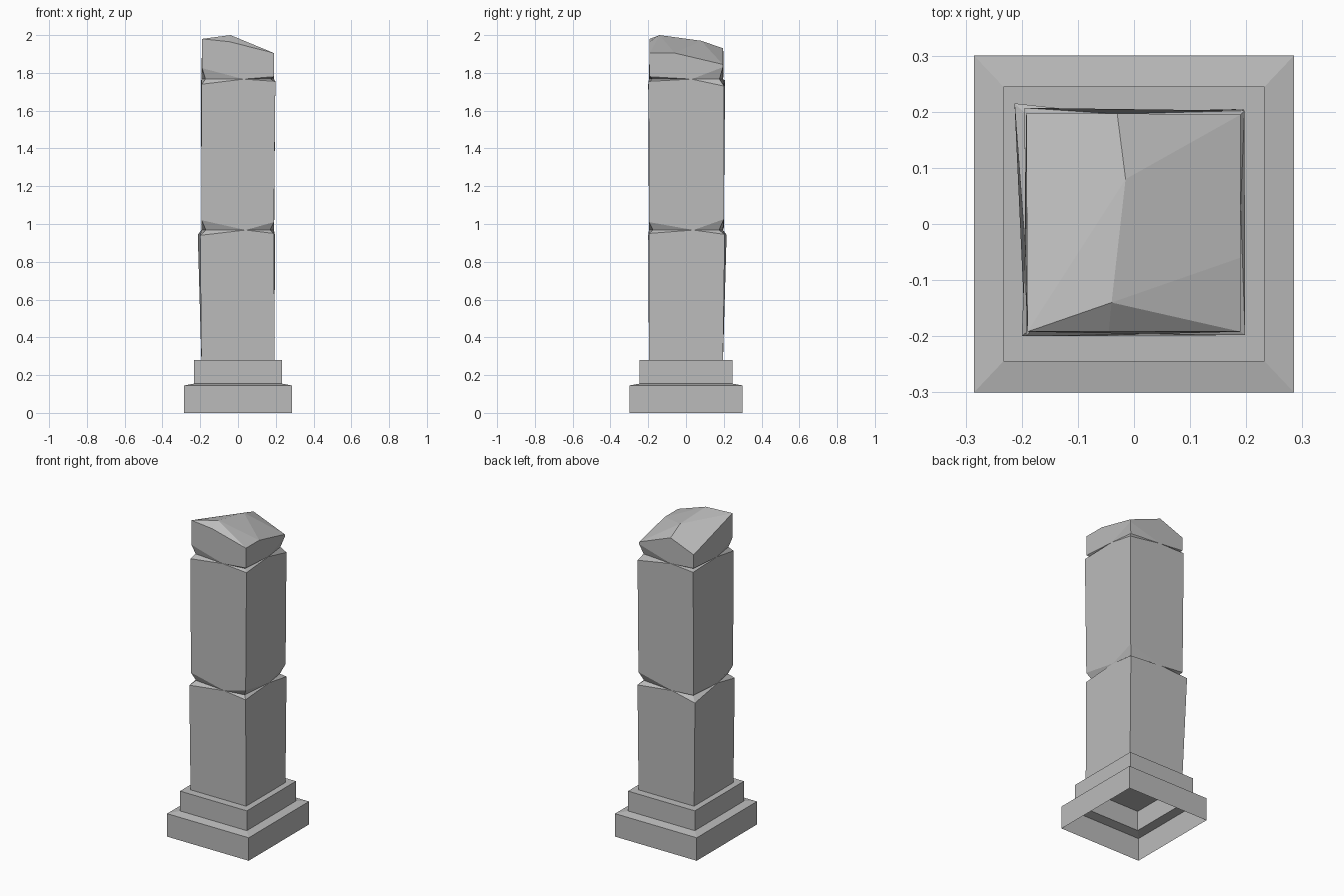
import bpy

cube = bpy.data.objects.get("Cube")
if cube:
    bpy.data.objects.remove(cube, do_unlink=True)

stone = bpy.data.materials.new("grey_stone")
stone.use_nodes = True
STONE = (0.5, 0.5, 0.5, 1)
stone.diffuse_color = STONE
stone.node_tree.nodes["Principled BSDF"].inputs["Base Color"].default_value = STONE


def add_object(name, verts, faces):
    mesh = bpy.data.meshes.new(name)
    mesh.from_pydata(verts, [], faces)
    mesh.materials.append(stone)
    mesh.update()
    obj = bpy.data.objects.new(name, mesh)
    bpy.context.collection.objects.link(obj)
    return obj


# Corners always run front-right, front-left, back-left, back-right (counter-clockwise)
SIGNS = ((-1, -1), (1, -1), (1, 1), (-1, 1))


def ring(hx, hy, z):
    return [(sx * hx, sy * hy, z) for sx, sy in SIGNS]


# Stepped plinth: hollow shell, open underneath, closed on top
levels = ((0.285, 0.3, 0), (0.285, 0.3, 0.145), (0.233, 0.245, 0.155), (0.233, 0.245, 0.28))
verts = [p for level in levels for p in ring(*level)]
faces = [(4 * k + i, 4 * k + (i + 1) % 4, 4 * k + 4 + (i + 1) % 4, 4 * k + 4 + i)
         for k in range(len(levels) - 1) for i in range(4)]
last = 4 * (len(levels) - 1)
faces.append(tuple(range(last, last + 4)))
add_object("stepped_plinth", verts, faces)


# Weathered pillar: blocks meet in chipped joints
class Shell:
    def __init__(self):
        self.verts, self.faces = [], []

    def add(self, points):
        start = len(self.verts)
        self.verts += points
        return list(range(start, len(self.verts)))

    def joint(self, lower, upper, z, inset, shift):
        """Chipped joint: corners pinch inwards, edge middles stay on the wall."""
        low, up = self.add(lower), self.add(upper)
        pinch = self.add(ring(0.19 - inset, 0.195 - inset, z))
        mid = self.add([(shift, -0.196, z), (0.19, shift, z),
                        (-shift, 0.196, z), (-0.194, -shift, z)])
        for i in range(4):
            j = (i + 1) % 4
            self.faces += [(low[i], mid[i], pinch[i]), (mid[i], low[j], pinch[j]),
                           (pinch[i], mid[i], up[i]), (mid[i], pinch[j], up[j])]
        return low, mid, up

    def walls(self, bottom, bottom_mid, top, top_mid):
        for i in range(4):
            j = (i + 1) % 4
            loop = [bottom[i], bottom_mid[i], bottom[j], top[j], top_mid[i], top[i]]
            self.faces.append([v for v in loop if v is not None])


pillar = Shell()
none = [None] * 4
foot = pillar.add(ring(0.194, 0.196, 0.28))

# Joint between lower and middle block
low1, mid1, up1 = pillar.joint(
    [(-0.2, -0.2, 0.94), (0.19, -0.196, 0.95), (0.195, 0.205, 0.945), (-0.213, 0.215, 0.943)],
    [(-0.192, -0.195, 1.02), (0.19, -0.195, 1.01), (0.192, 0.2, 1.025), (-0.192, 0.2, 0.98)],
    0.968, 0.02, 0.04)
pillar.walls(foot, none, low1, mid1)

# Joint between middle block and cap
low2, mid2, up2 = pillar.joint(
    [(-0.192, -0.2, 1.74), (0.198, -0.198, 1.755), (0.197, 0.202, 1.73), (-0.195, 0.207, 1.76)],
    [(-0.19, -0.192, 1.825), (0.19, -0.192, 1.78), (0.19, 0.195, 1.83), (-0.192, 0.198, 1.78)],
    1.767, 0.018, 0.03)
pillar.walls(up1, mid1, low2, mid2)

# Broken cap: uneven rim with a short ridge
rim = pillar.add([(-0.19, -0.192, 1.98), (0.19, -0.192, 1.905),
                  (0.19, 0.195, 1.845), (-0.192, 0.198, 1.866)])
rim_front, rim_left, rim_back, peak, saddle = pillar.add(
    [(-0.045, -0.192, 1.965), (0.19, -0.06, 1.905), (-0.03, 0.197, 1.93),
     (-0.04, -0.14, 2.0), (-0.015, 0.08, 1.97)])
pillar.walls(up2, mid2, rim, [rim_front, rim_left, rim_back, None])
a, b, c, d = rim
pillar.faces += [(a, rim_front, peak), (rim_front, b, peak), (b, rim_left, peak),
                 (rim_left, saddle, peak), (rim_left, c, saddle),
                 (c, rim_back, saddle), (rim_back, d, saddle),
                 (d, a, saddle), (a, peak, saddle)]
add_object("weathered_pillar", pillar.verts, pillar.faces)
